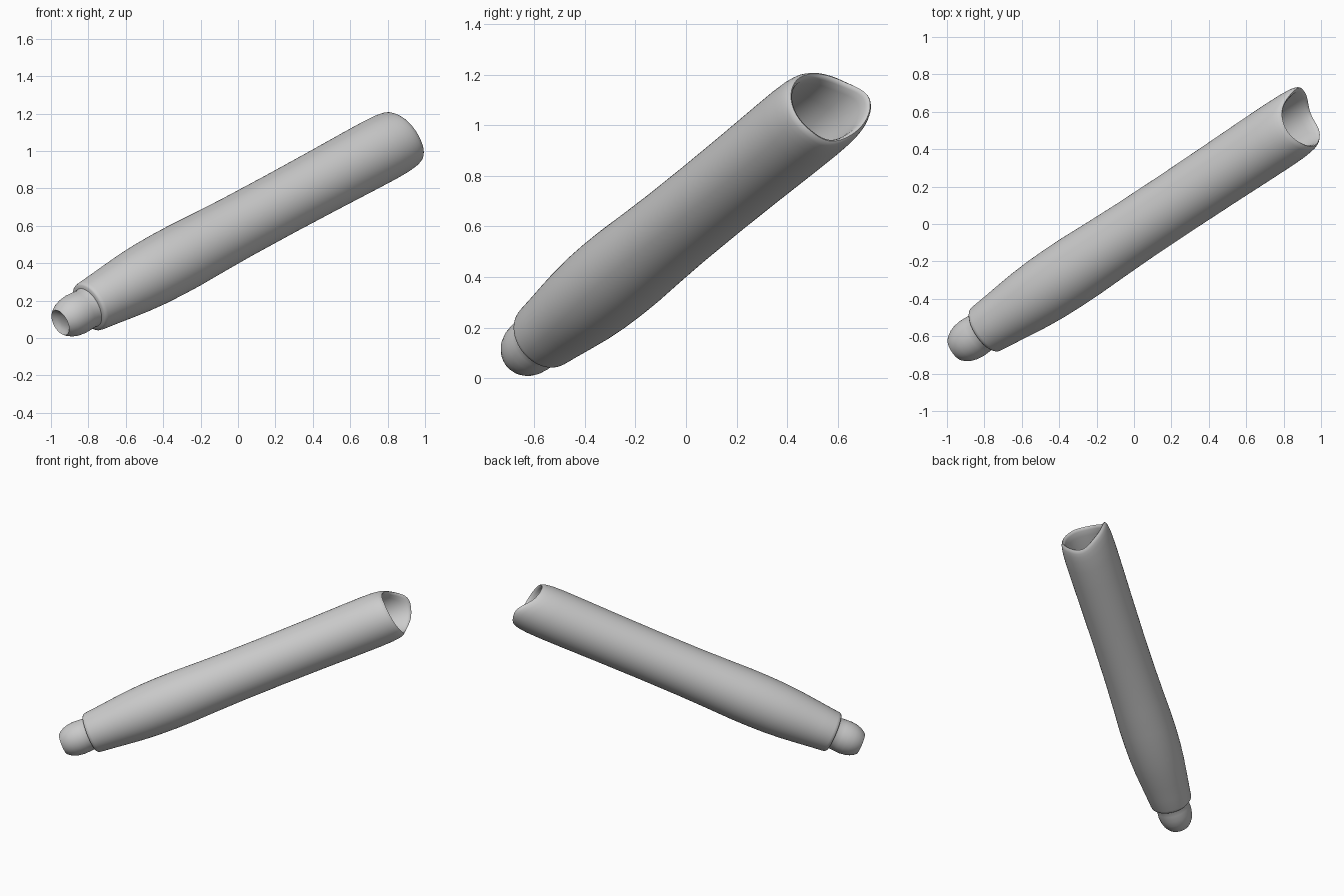
import bpy, bmesh, math
from mathutils import Vector

if "Cube" in bpy.data.objects:
    bpy.data.objects.remove(bpy.data.objects["Cube"])

SEGS = 64
ORIGIN = Vector((0, -0.037, 0.595))
AXIS = Vector((1, 0.663, 0.54)).normalized()
SIDE = Vector((0, 0, 1)).cross(AXIS).normalized()
UP = AXIS.cross(SIDE)

# wavy cut of the open mouth: distance along the axis every 45 degrees
MOUTH = [1.255, 1.172, 1.142, 1.152, 1.165, 1.178, 1.175, 1.235]
MEAN = 1.18


def mouth(a):
    """Catmull-Rom interpolation around the mouth."""
    f = a / (math.pi / 4)
    i = int(f)
    s = f - i
    p0, p1, p2, p3 = (MOUTH[(i + k) % 8] for k in (-1, 0, 1, 2))
    return 0.5 * (2 * p1 + (p2 - p0) * s + (2 * p0 - 5 * p1 + 4 * p2 - p3) * s * s
                  + (3 * p1 - p0 - 3 * p2 + p3) * s ** 3)


# (distance along axis, radius, how much the ring follows the wavy mouth)
profile = [
    # dished tip
    (-1.225, 0.03, 0), (-1.235, 0.055, 0), (-1.250, 0.073, 0),
    # rounded nub
    (-1.235, 0.085, 0), (-1.21, 0.099, 0), (-1.18, 0.108, 0), (-1.14, 0.113, 0),
    (-1.10, 0.111, 0), (-1.07, 0.109, 0), (-1.055, 0.112, 0),
    # step up to the sleeve
    (-1.052, 0.130, 0), (-1.045, 0.137, 0), (-1.03, 0.140, 0),
    # sleeve
    (-0.94, 0.149, 0), (-0.84, 0.160, 0), (-0.73, 0.171, 0), (-0.62, 0.178, 0),
    (-0.5, 0.181, 0), (-0.38, 0.181, 0), (-0.2, 0.176, 0), (0.0, 0.172, 0),
    (0.3, 0.171, 0), (0.6, 0.173, 0), (0.85, 0.176, 0.15), (1.0, 0.177, 0.5),
    (1.09, 0.175, 0.85),
    # rolled lip
    (1.13, 0.171, 1), (1.155, 0.167, 1), (1.172, 0.161, 1), (1.18, 0.153, 1),
    (1.176, 0.146, 1), (1.16, 0.140, 1), (1.12, 0.137, 1),
    # bore
    (1.0, 0.136, 0.5), (0.8, 0.135, 0), (0.72, 0.12, 0), (0.68, 0.08, 0), (0.67, 0.03, 0),
]

bm = bmesh.new()
rings = []
for t, r, w in profile:
    ring = []
    for k in range(SEGS):
        a = 2 * math.pi * k / SEGS
        along = t + w * (mouth(a) - MEAN)
        ring.append(bm.verts.new(ORIGIN + AXIS * along
                                 + SIDE * (r * math.cos(a)) + UP * (r * math.sin(a))))
    rings.append(ring)
for lo, hi in zip(rings, rings[1:]):
    for k in range(SEGS):
        n = (k + 1) % SEGS
        bm.faces.new((lo[k], lo[n], hi[n], hi[k]))
bm.faces.new(rings[0])
bm.faces.new(rings[-1])
bmesh.ops.recalc_face_normals(bm, faces=bm.faces)

mesh = bpy.data.meshes.new("hollow_tube")
bm.to_mesh(mesh)
bm.free()
tube = bpy.data.objects.new("hollow_tube", mesh)
bpy.context.collection.objects.link(tube)
bpy.context.view_layer.objects.active = tube
tube.select_set(True)
bpy.ops.object.shade_smooth_by_angle(angle=math.radians(45))
